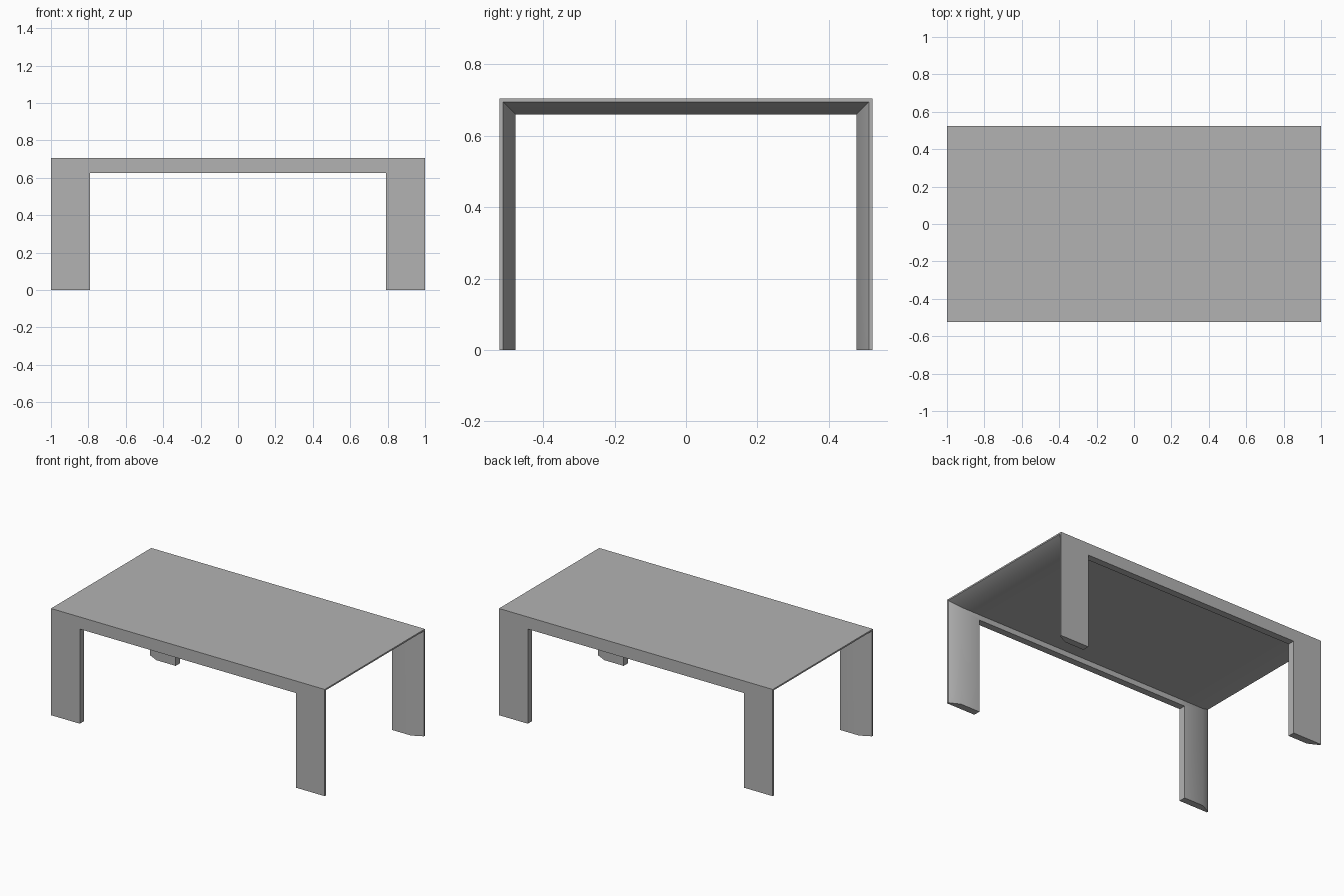
import bpy, bmesh
from mathutils import Vector

old = bpy.data.objects.get("Cube")
if old:
    bpy.data.objects.remove(old, do_unlink=True)

HALF_X, HALF_Y, TOP = 1.0, 0.523, 0.705
LEG_INNER_X, APRON_Z, FOOT_Z = 0.79, 0.625, 0.027

grey = bpy.data.materials.new("light_grey")
grey.use_nodes = True
colour = (0.45, 0.45, 0.45, 1)
grey.diffuse_color = colour
grey.node_tree.nodes["Principled BSDF"].inputs["Base Color"].default_value = colour


def add_object(name, bm):
    bmesh.ops.recalc_face_normals(bm, faces=bm.faces)
    mesh = bpy.data.meshes.new(name)
    bm.to_mesh(mesh)
    bm.free()
    mesh.materials.append(grey)
    obj = bpy.data.objects.new(name, mesh)
    bpy.context.collection.objects.link(obj)
    return obj


def loft(name, sections):
    """Join rectangular sections (x, half depth, low z, high z) along x."""
    bm = bmesh.new()
    rings = [[bm.verts.new(p) for p in
              ((x, -y, lo), (x, y, lo), (x, y, hi), (x, -y, hi))]
             for x, y, lo, hi in sections]
    for a, b in zip(rings, rings[1:]):
        for i in range(4):
            j = (i + 1) % 4
            bm.faces.new((a[i], a[j], b[j], b[i]))
    bm.faces.new(rings[0])
    bm.faces.new(rings[-1])
    return add_object(name, bm)


def cut(target, cutter):
    mod = target.modifiers.new("cut", 'BOOLEAN')
    mod.operation, mod.solver, mod.object = 'DIFFERENCE', 'EXACT', cutter
    bpy.context.view_layer.objects.active = target
    bpy.ops.object.modifier_apply(modifier=mod.name)
    bpy.data.objects.remove(cutter, do_unlink=True)


def slice_part(name, source, planes):
    """Copy the source, keeping what lies in front of every plane."""
    bm = bmesh.new()
    bm.from_mesh(source.data)
    for point, normal in planes:
        geom = bm.verts[:] + bm.edges[:] + bm.faces[:]
        res = bmesh.ops.bisect_plane(bm, geom=geom, plane_co=Vector(point),
                                     plane_no=Vector(normal), clear_inner=True)
        edges = [e for e in res["geom_cut"] if isinstance(e, bmesh.types.BMEdge)]
        if edges:
            bmesh.ops.holes_fill(bm, edges=edges)
    obj = add_object(name, bm)
    bpy.ops.object.select_all(action='DESELECT')
    obj.select_set(True)
    bpy.context.view_layer.objects.active = obj
    bpy.ops.object.shade_smooth_by_angle(angle=0.56)


# Solid block, hollowed from end to end with a flare to thin edges
block = loft("block", [(s * HALF_X, HALF_Y, 0, TOP) for s in (-1, 1)])
flare = [(1.1, 0.512, -0.1, 0.695), (HALF_X, 0.512, -0.1, 0.695),
         (0.93, 0.477, -0.1, 0.66), (0.75, 0.477, -0.1, 0.66)]
tunnel = [(-x, *rest) for x, *rest in flare] + flare[::-1]
cut(block, loft("tunnel", tunnel))

# Openings between the legs on the long sides
cut(block, loft("opening", [(s * LEG_INNER_X, 1, -0.1, APRON_Z) for s in (-1, 1)]))

# Table body with top, aprons and legs in one shell
slice_part("table_body", block, [((0, 0, FOOT_Z), (0, 0, 1))])

# Four foot pads
for sx, side in ((-1, "right"), (1, "left")):
    for sy, end in ((-1, "front"), (1, "back")):
        slice_part(f"{end}_{side}_foot", block,
                   [((0, 0, FOOT_Z), (0, 0, -1)),
                    ((0, 0, 0), (sx, 0, 0)), ((0, 0, 0), (0, sy, 0))])

bpy.data.objects.remove(block, do_unlink=True)
